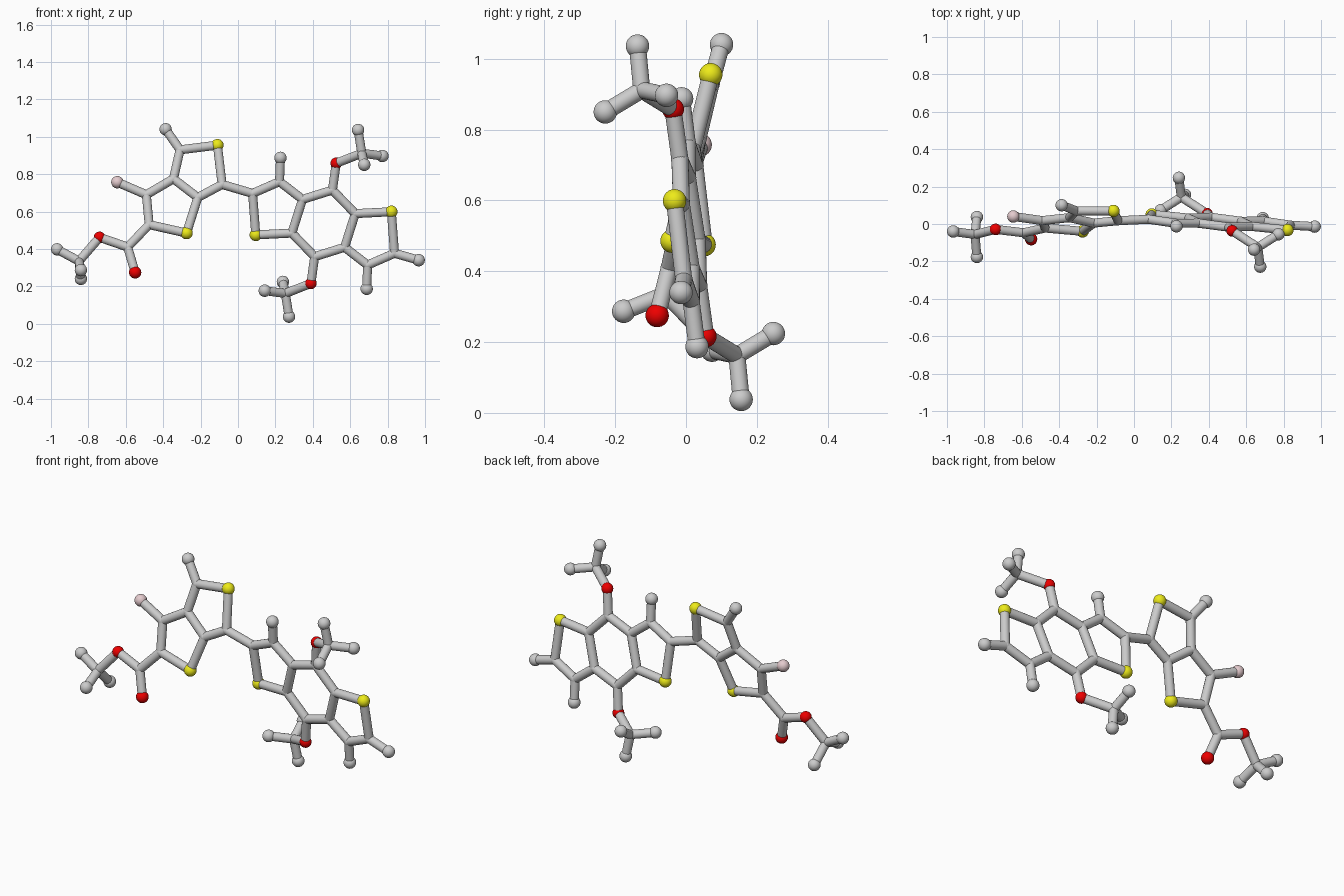
import bpy, bmesh
from mathutils import Vector, Matrix

if "Cube" in bpy.data.objects:
    bpy.data.objects.remove(bpy.data.objects["Cube"])

BOND_R, JOINT_R, BALL_R = 0.024, 0.025, 0.033


def material(name, rgb):
    m = bpy.data.materials.new(name)
    m.diffuse_color = (*rgb, 1)
    m.use_nodes = True
    m.node_tree.nodes["Principled BSDF"].inputs["Base Color"].default_value = m.diffuse_color
    return m


COLOURS = {
    "sulfur": material("yellow", (0.85, 0.83, 0.01)),
    "oxygen": material("red", (0.85, 0.0, 0.0)),
    "fluorine": material("pale_pink", (0.78, 0.6, 0.62)),
}


def add_object(name, bm, mat=None):
    me = bpy.data.meshes.new(name)
    for f in bm.faces:
        f.smooth = len(f.verts) < 5      # keep flat cylinder caps
    bm.to_mesh(me)
    bm.free()
    ob = bpy.data.objects.new(name, me)
    bpy.context.collection.objects.link(ob)
    if mat:
        me.materials.append(mat)


def add_atom(name, kind, pos):
    r = {"carbon": JOINT_R, "oxygen": 0.031}.get(kind, BALL_R)
    if name.startswith("carbonyl_oxygen"):
        r = BALL_R
    bm = bmesh.new()
    bmesh.ops.create_uvsphere(bm, u_segments=32, v_segments=16, radius=r,
                              matrix=Matrix.Translation(pos))
    add_object(name, bm, COLOURS.get(kind))


def add_bond(name, a, b):
    d = b - a
    mat = Matrix.Translation((a + b) / 2) @ d.to_track_quat('Z', 'Y').to_matrix().to_4x4()
    bm = bmesh.new()
    bmesh.ops.create_cone(bm, cap_ends=True, segments=24, radius1=BOND_R,
                          radius2=BOND_R, depth=d.length, matrix=mat)
    add_object(name, bm)


def left_plane(x, z):
    return Vector((x, -0.168 - 0.035 * x + 0.245 * z, z))


def right_plane(x, z):
    return Vector((x, 0.119 - 0.094 * x - 0.124 * z, z))


def build(prefix, atoms, bonds):
    for key, (kind, p) in atoms.items():
        add_atom(f"{prefix}_{kind}_{key}" if key != "dbl" else "carbonyl_oxygen", kind, p)
    for chain in bonds:
        keys = chain.split()
        for a, b in zip(keys, keys[1:]):
            add_bond(f"{prefix}_bond_{a}_{b}", atoms[a][1], atoms[b][1])


# Left fused ring pair with fluorine and ester tail
P = left_plane
left = {
    "s1": ("sulfur", P(-0.11, 0.955)), "s2": ("sulfur", P(-0.275, 0.485)),
    "c1": ("carbon", P(-0.31, 0.93)), "c2": ("carbon", P(-0.085, 0.745)),
    "c3": ("carbon", P(-0.215, 0.675)), "c4": ("carbon", P(-0.345, 0.775)),
    "c5": ("carbon", P(-0.49, 0.69)), "c6": ("carbon", P(-0.475, 0.53)),
    "c7": ("carbon", P(-0.59, 0.41)), "c8": ("carbon", P(-0.85, 0.335)),
    "f": ("fluorine", P(-0.645, 0.757)), "dbl": ("oxygen", P(-0.55, 0.275)),
    "o": ("oxygen", P(-0.74, 0.462)), "t1": ("tip", P(-0.387, 1.04)),
    "t2": ("tip", Vector((-0.967, -0.04, 0.398))),
    "t3": ("tip", Vector((-0.84, -0.176, 0.287))),
    "t4": ("tip", Vector((-0.84, 0.037, 0.24))),
}
build("left_rings", left, ["c1 s1 c2 c3 c4 c1 t1", "c4 c5 c6 s2 c3", "c5 f",
                           "c6 c7 dbl", "c7 o c8 t2", "c8 t3", "c8 t4"])

# Half of the three-ring core; the other half is its point reflection
P = right_plane
half = {
    "c1": ("carbon", P(0.078, 0.697)), "c2": ("carbon", P(0.222, 0.76)),
    "s": ("sulfur", P(0.095, 0.475)), "c3": ("carbon", P(0.288, 0.485)),
    "c4": ("carbon", P(0.345, 0.665)), "c5": ("carbon", P(0.505, 0.715)),
    "o": ("oxygen", P(0.525, 0.858)), "t1": ("tip", P(0.227, 0.887)),
    "c6": ("carbon", Vector((0.662, -0.125, 0.912))),
    "t2": ("tip", Vector((0.642, -0.137, 1.036))),
    "t3": ("tip", Vector((0.772, -0.055, 0.897))),
    "t4": ("tip", Vector((0.675, -0.228, 0.85))),
}
centre = P(0.4575, 0.537)
twin = {k: (kind, 2 * centre - p) for k, (kind, p) in half.items()}
chains = ["c3 s c1 c2 c4 c3", "c2 t1", "c4 c5 o c6 t2", "c6 t3", "c6 t4"]
build("core_near", half, chains)
build("core_far", twin, chains)

# Bonds closing the middle ring, end tip and link between both halves
add_bond("core_top_bond", half["c5"][1], twin["c3"][1])
add_bond("core_bottom_bond", twin["c5"][1], half["c3"][1])
add_bond("linking_bond", left["c2"][1], half["c1"][1])
end = P(0.966, 0.34)
add_atom("end_tip", "tip", end)
add_bond("end_bond", twin["c1"][1], end)
